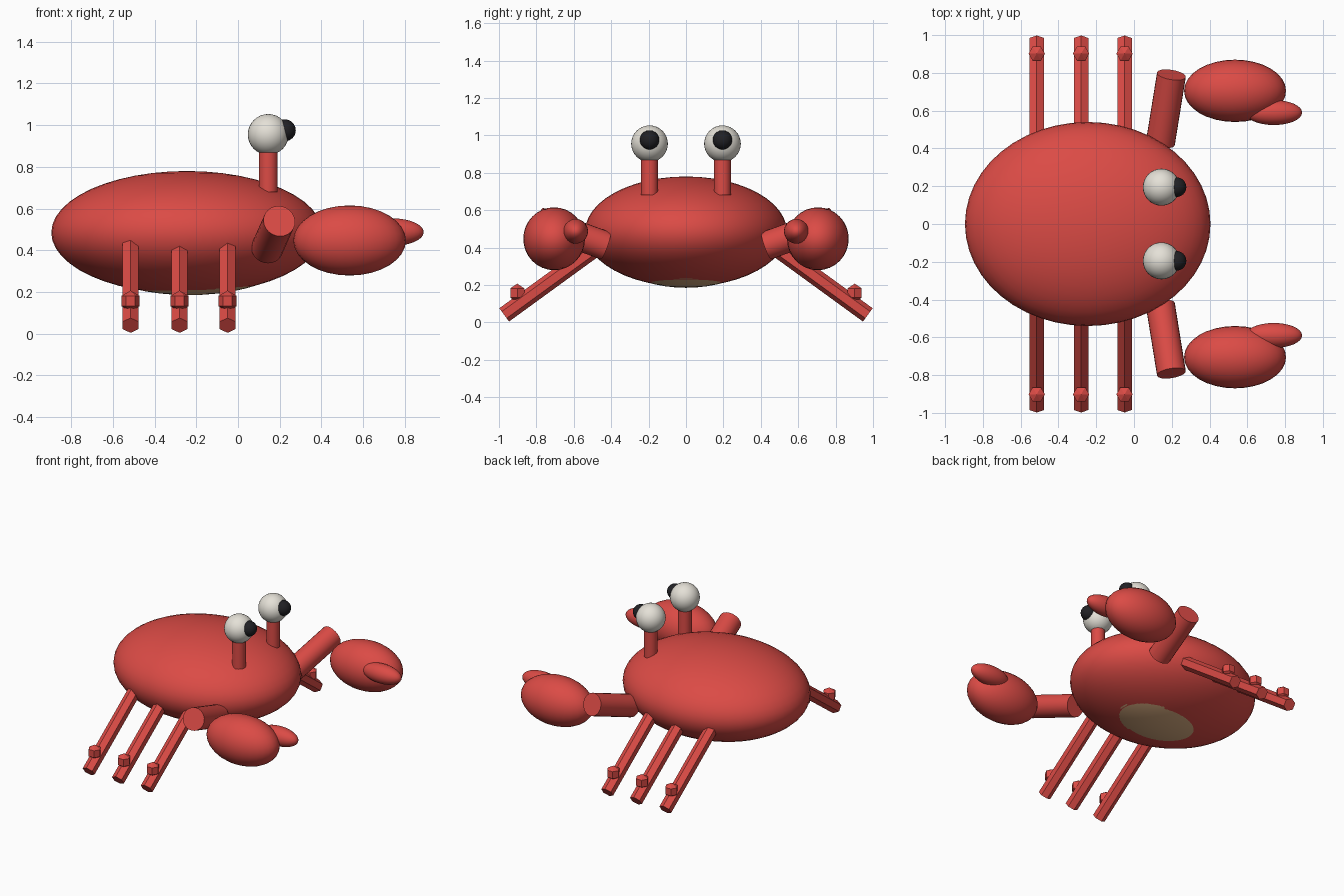
import bpy, math
from mathutils import Vector

if "Cube" in bpy.data.objects:
    bpy.data.objects.remove(bpy.data.objects["Cube"])


def mat(name, rgb):
    m = bpy.data.materials.new(name)
    m.diffuse_color = (*rgb, 1)
    m.use_nodes = True
    m.node_tree.nodes["Principled BSDF"].inputs["Base Color"].default_value = m.diffuse_color
    return m


RED = mat("shell red", (0.71, 0.07, 0.06))
WHITE = mat("eye white", (0.78, 0.75, 0.68))
BLACK = mat("pupil black", (0.015, 0.015, 0.018))
TAN = mat("belly tan", (0.70, 0.42, 0.22))


def finish(name, material, smooth):
    o = bpy.context.object
    o.name = name
    o.data.materials.append(material)
    if smooth:
        bpy.ops.object.shade_smooth_by_angle(angle=math.radians(40))
    return o


def ellipsoid(name, center, radii, material, seg=32, rings=16, smooth=True):
    bpy.ops.mesh.primitive_uv_sphere_add(segments=seg, ring_count=rings,
                                         radius=1, location=center)
    bpy.context.object.scale = radii
    bpy.ops.object.transform_apply(location=False, rotation=False, scale=True)
    return finish(name, material, smooth)


def rod(name, a, b, r, material, sides=24, smooth=True):
    a, b = Vector(a), Vector(b)
    d = b - a
    bpy.ops.mesh.primitive_cylinder_add(vertices=sides, radius=r,
                                        depth=d.length, location=(a + b) / 2)
    bpy.context.object.rotation_euler = d.to_track_quat('Z', 'Y').to_euler()
    return finish(name, material, smooth)


# Shell and the belly patch showing through underneath
ellipsoid("shell", (-0.245, 0, 0.485), (0.65, 0.54, 0.295), RED, 48, 24)
ellipsoid("belly", (-0.235, 0, 0.42), (0.54, 0.43, 0.235), TAN, 48, 24)

for s, side in ((-1, "right"), (1, "left")):
    # Eye on its stalk
    rod(side + "_eye_stalk", (0.145, s * 0.195, 0.68), (0.145, s * 0.195, 0.92), 0.045, RED)
    ellipsoid(side + "_eye", (0.145, s * 0.195, 0.955), (0.098,) * 3, WHITE)
    ellipsoid(side + "_pupil", (0.225, s * 0.195, 0.975), (0.052,) * 3, BLACK)

    # Arm, claw and pincer
    rod(side + "_arm", (0.14, s * 0.43, 0.41), (0.198, s * 0.79, 0.54), 0.077, RED)
    ellipsoid(side + "_claw", (0.535, s * 0.705, 0.447), (0.27, 0.165, 0.168), RED)
    ellipsoid(side + "_pincer", (0.74, s * 0.59, 0.487), (0.15, 0.066, 0.066), RED)

    # Six-sided legs with faceted joints
    for i, x in enumerate((-0.515, -0.28, -0.05)):
        rod(f"{side}_leg_{i + 1}", (x, s * 0.43, 0.434), (x, s * 0.972, 0.04),
            0.044, RED, 6, False)
        k = ellipsoid(f"{side}_leg_joint_{i + 1}", (x, s * 0.902, 0.157),
                      (0.05,) * 3, RED, 6, 3, False)
        k.rotation_euler.z = math.pi / 6
